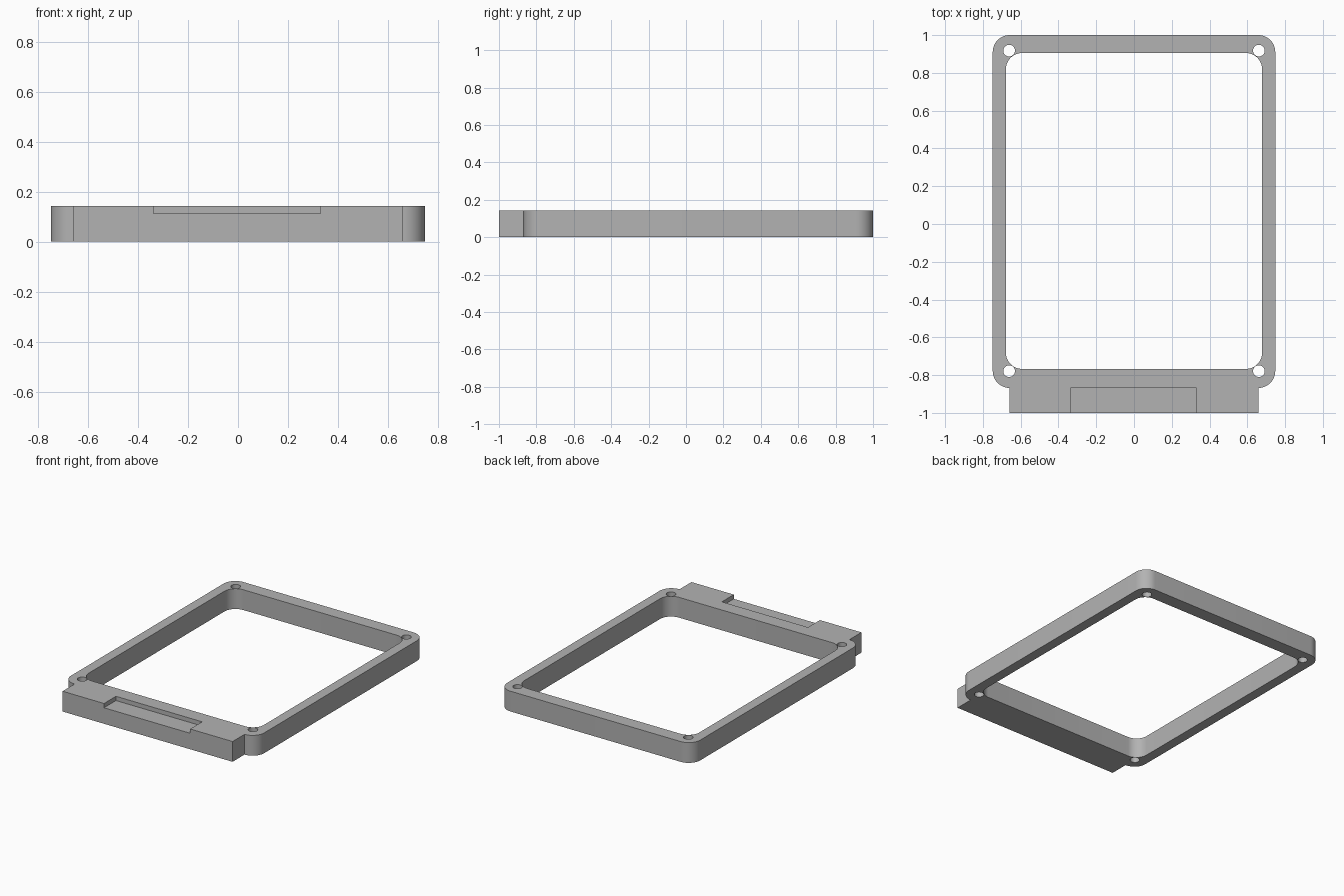
import bpy, bmesh
from math import cos, sin, pi

cube = bpy.data.objects.get("Cube")
if cube:
    bpy.data.objects.remove(cube)

HEIGHT = 0.142
RECESS_FLOOR = 0.112

grey = bpy.data.materials.new("plain_grey")
grey.use_nodes = True
colour = (0.45, 0.45, 0.45, 1)
grey.diffuse_color = colour
grey.node_tree.nodes["Principled BSDF"].inputs["Base Color"].default_value = colour


def arc(cx, cy, r, start, sweep=pi / 2, steps=12):
    return [(cx + r * cos(start + sweep * i / steps),
             cy + r * sin(start + sweep * i / steps)) for i in range(steps + 1)]


def rounded_rect(x, y0, y1, r):
    """Four corner arcs, counter-clockwise from the back left of the model."""
    return [arc(x - r, y1 - r, r, 0), arc(r - x, y1 - r, r, pi / 2),
            arc(r - x, y0 + r, r, pi), arc(x - r, y0 + r, r, 1.5 * pi)]


def prism(name, outline, z0, z1):
    """Extrude a flat outline into a solid."""
    bm = bmesh.new()
    face = bm.faces.new([bm.verts.new((x, y, z0)) for x, y in outline])
    top = bmesh.ops.extrude_face_region(bm, geom=[face])["geom"]
    bmesh.ops.translate(bm, vec=(0, 0, z1 - z0),
                        verts=[g for g in top if isinstance(g, bmesh.types.BMVert)])
    bmesh.ops.recalc_face_normals(bm, faces=bm.faces)
    mesh = bpy.data.meshes.new(name)
    bm.to_mesh(mesh)
    bm.free()
    mesh.materials.append(grey)
    obj = bpy.data.objects.new(name, mesh)
    bpy.context.collection.objects.link(obj)
    return obj


# Frame body with the front tab as one outline
a, b, c, d = rounded_rect(0.748, -0.868, 1.0, 0.09)
tab = [(-0.658, -1.0), (0.658, -1.0)]
frame = prism("frame", a + b + c + tab + d, 0, HEIGHT)

# Central opening
opening = sum(rounded_rect(0.678, -0.767, 0.905, 0.085), [])
cutters = [prism("opening_cutter", opening, -0.1, 0.3)]

# Through holes in the four corners
for x in (-0.661, 0.661):
    for y in (-0.779, 0.918):
        circle = arc(x, y, 0.031, 0, 2 * pi, 32)[:-1]
        cutters.append(prism("screw_hole_cutter", circle, -0.1, 0.3))

# Shallow recess in the tab, open at the front
recess = [(-0.337, -1.1), (0.33, -1.1), (0.33, -0.868), (-0.337, -0.868)]
cutters.append(prism("recess_cutter", recess, RECESS_FLOOR, 0.3))

bpy.context.view_layer.objects.active = frame
for cutter in cutters:
    cut = frame.modifiers.new(cutter.name, "BOOLEAN")
    cut.operation = "DIFFERENCE"
    cut.solver = "EXACT"
    cut.object = cutter
    bpy.ops.object.modifier_apply(modifier=cut.name)
    bpy.data.objects.remove(cutter)

# Smooth the rounded corners, keep the edges sharp
bpy.ops.object.select_all(action="DESELECT")
frame.select_set(True)
bpy.ops.object.shade_smooth_by_angle(angle=pi / 6)
